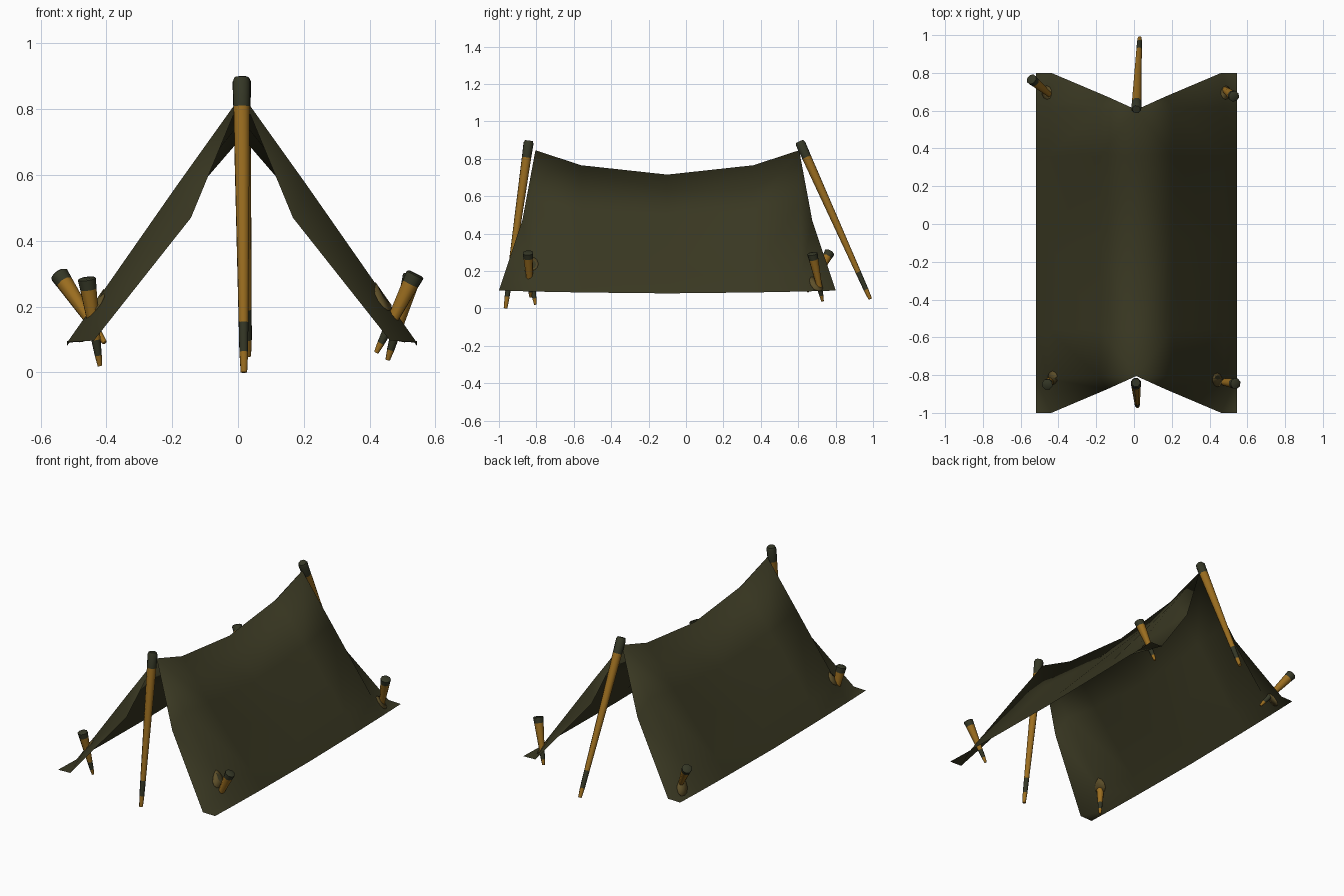
import bpy, bmesh, math
from mathutils import Vector
from mathutils.bvhtree import BVHTree

cube = bpy.data.objects.get("Cube")
if cube:
    bpy.data.objects.remove(cube)


def material(name, rgb):
    m = bpy.data.materials.new(name)
    m.use_nodes = True
    m.diffuse_color = (*rgb, 1)
    m.node_tree.nodes["Principled BSDF"].inputs["Base Color"].default_value = (*rgb, 1)
    return m


canvas = material("olive canvas", (0.041, 0.039, 0.016))
wood = material("golden wood", (0.33, 0.155, 0.014))
dark = material("dark wrap", (0.035, 0.038, 0.019))
patch_tan = material("faded tan", (0.11, 0.078, 0.022))


def finish(name, bm, mats, angle):
    mesh = bpy.data.meshes.new(name)
    bm.to_mesh(mesh)
    bm.free()
    for m in mats:
        mesh.materials.append(m)
    ob = bpy.data.objects.new(name, mesh)
    bpy.context.scene.collection.objects.link(ob)
    bpy.ops.object.select_all(action='DESELECT')
    ob.select_set(True)
    bpy.context.view_layer.objects.active = ob
    bpy.ops.object.shade_smooth_by_angle(angle=math.radians(angle))
    return ob


# Canvas: each row runs from the ridge down to the hem as (x, distance from centre, z)
MID = Vector((0.012, -0.1, 0))
flap_row = [(0, 0.705, 0.845), (0.155, 0.775, 0.47), (0.45, 0.9, 0.097), (0.532, 0.9, 0.095)]
crest_row = [(0, 0.705, 0.845), (0.195, 0.71, 0.572), (0.465, 0.72, 0.185), (0.532, 0.72, 0.09)]
near_row = [(0, 0.46, 0.765), (0.19, 0.46, 0.53), (0.465, 0.46, 0.18), (0.532, 0.46, 0.085)]
centre_row = [(0, 0, 0.715), (0.19, 0, 0.495), (0.465, 0, 0.175), (0.532, 0, 0.08)]
layout = [(flap_row, -1), (crest_row, -1), (near_row, -1), (centre_row, 1),
          (near_row, 1), (crest_row, 1), (flap_row, 1)]

bm = bmesh.new()
grid = []
for row, s in layout:
    line = [(-x, s * y, z) for x, y, z in reversed(row[1:])]
    line += [(x, s * y, z) for x, y, z in row]
    grid.append([bm.verts.new(MID + Vector(p)) for p in line])
for r in range(len(grid) - 1):
    for c in range(len(grid[0]) - 1):
        a, b = grid[r][c], grid[r][c + 1]
        d, e = grid[r + 1][c], grid[r + 1][c + 1]
        # Fold each quad along the diagonal running out of the ridge ends
        if (r < 3) == (c >= 3):
            bm.faces.new((a, b, e))
            bm.faces.new((a, e, d))
        else:
            bm.faces.new((a, b, d))
            bm.faces.new((b, e, d))
# The end flaps share the ridge points of the crest rows
bmesh.ops.remove_doubles(bm, verts=bm.verts[:], dist=0.001)
bm.normal_update()
sheet_tree = BVHTree.FromBMesh(bm)
finish("canvas_sheet", bm, [canvas], 180)


# Tapered round stake with a dark cap and a dark band near the tip
def stake(name, tip, head, r_tip, r_head, cap, band, sides=8):
    tip, head = Vector(tip), Vector(head)
    axis = head - tip
    turn = axis.to_track_quat('Z', 'Y')
    lo, hi = band
    # (position along the stake, radius scale, material of the span above)
    stations = [(0, 0.8, 0), (lo, 1, 1), (hi, 1, 0), (1 - cap, 1, 1),
                (0.985, 1.02, 1), (1, 0.8, 1)]
    bm = bmesh.new()
    rings = []
    for t, k, _ in stations:
        r = (r_tip + (r_head - r_tip) * t) * k
        ring = []
        for i in range(sides):
            a = math.tau * (i + 0.5) / sides
            p = Vector((r * math.cos(a), r * math.sin(a), 0))
            ring.append(bm.verts.new(tip + axis * t + turn @ p))
        rings.append(ring)
    for j in range(len(rings) - 1):
        for i in range(sides):
            n = (i + 1) % sides
            f = bm.faces.new((rings[j][i], rings[j][n], rings[j + 1][n], rings[j + 1][i]))
            f.material_index = stations[j][2]
    bm.faces.new(rings[0][::-1])
    bm.faces.new(rings[-1]).material_index = 1
    finish(name, bm, [wood, dark], 50)


# Tent poles
stake("front_pole", (0.018, -0.965, 0), (0.01, -0.84, 0.897), 0.013, 0.028, 0.1, (0.07, 0.17))
stake("back_pole", (0.03, 0.985, 0.05), (0.012, 0.607, 0.893), 0.013, 0.028, 0.1, (0.06, 0.17))

# Ground pegs, each with its tip and head
pegs = {
    "front_right": ((-0.42, -0.805, 0.02), (-0.46, -0.85, 0.287)),
    "front_left": ((0.42, -0.83, 0.06), (0.54, -0.845, 0.3)),
    "back_right": ((-0.405, 0.65, 0.09), (-0.545, 0.768, 0.3)),
    "back_left": ((0.455, 0.73, 0.038), (0.53, 0.675, 0.295)),
}
for name, (tip, head) in pegs.items():
    stake(name + "_peg", tip, head, 0.009, 0.029, 0.13, (0.12, 0.3))

# Worn patches draped on the canvas beside the pegs
for name, x, y in (("front_right", -0.43, -0.815), ("front_left", 0.44, -0.825),
                   ("back_right", -0.46, 0.695), ("back_left", 0.485, 0.695)):
    bm = bmesh.new()
    bmesh.ops.create_circle(bm, cap_ends=True, cap_tris=True, segments=10, radius=0.036)
    for v in bm.verts:
        start = Vector((x + v.co.x * 0.7, y + v.co.y, 2))
        v.co = sheet_tree.ray_cast(start, Vector((0, 0, -1)))[0]
    plate = finish(name + "_patch", bm, [patch_tan], 30)
    solid = plate.modifiers.new("plate", 'SOLIDIFY')
    solid.thickness = 0.006
    solid.offset = 0
